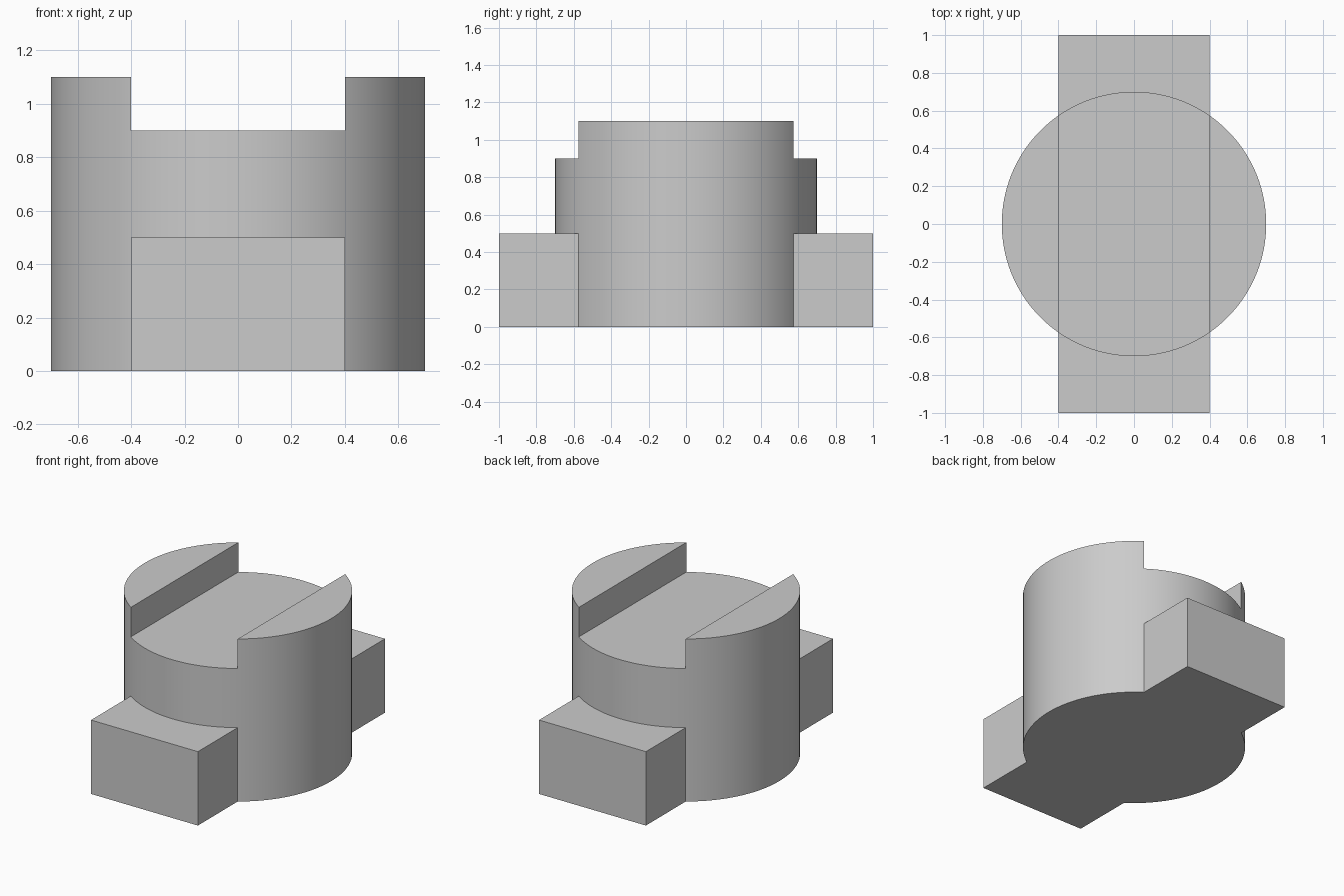
import bpy
import math

cube = bpy.data.objects.get("Cube")
if cube:
    bpy.data.objects.remove(cube, do_unlink=True)

RADIUS, HEIGHT = 0.7, 1.1
BAR_WIDTH, BAR_LENGTH, BAR_HEIGHT = 0.8, 2.0, 0.5
SLOT_FLOOR = 0.9

# Plain grey material
grey = bpy.data.materials.new("plain_grey")
grey.use_nodes = True
colour = (0.6, 0.6, 0.6, 1)
grey.diffuse_color = colour
grey.node_tree.nodes["Principled BSDF"].inputs["Base Color"].default_value = colour


def box(name, size, bottom):
    """Box centred in x and y, standing on the given height."""
    bpy.ops.mesh.primitive_cube_add(size=1, location=(0, 0, bottom + size[2] / 2))
    obj = bpy.context.object
    obj.name = name
    obj.scale = size
    bpy.ops.object.transform_apply(location=True, rotation=False, scale=True)
    obj.data.materials.append(grey)
    return obj


def combine(target, tool, operation):
    """Apply a boolean to the target and discard the tool."""
    tool.hide_render = True
    mod = target.modifiers.new(operation.lower(), "BOOLEAN")
    mod.operation = operation
    mod.solver = "EXACT"
    mod.object = tool
    bpy.context.view_layer.objects.active = target
    bpy.ops.object.modifier_apply(modifier=mod.name)
    bpy.data.objects.remove(tool, do_unlink=True)


# Round body
bpy.ops.mesh.primitive_cylinder_add(vertices=128, radius=RADIUS, depth=HEIGHT,
                                    location=(0, 0, HEIGHT / 2))
body = bpy.context.object
body.name = "slotted_body"
bpy.ops.object.transform_apply(location=True, rotation=False, scale=False)
body.data.materials.append(grey)

# Slot across the top, running front to back
combine(body, box("slot_cutter", (BAR_WIDTH, 2, 0.5), SLOT_FLOOR), "DIFFERENCE")

# Base bar that makes the front and back lugs
combine(body, box("base_bar", (BAR_WIDTH, BAR_LENGTH, BAR_HEIGHT), 0), "UNION")

# Smooth the round wall, keep the edges crisp
bpy.ops.object.select_all(action="DESELECT")
body.select_set(True)
bpy.context.view_layer.objects.active = body
bpy.ops.object.shade_smooth_by_angle(angle=math.radians(30))
